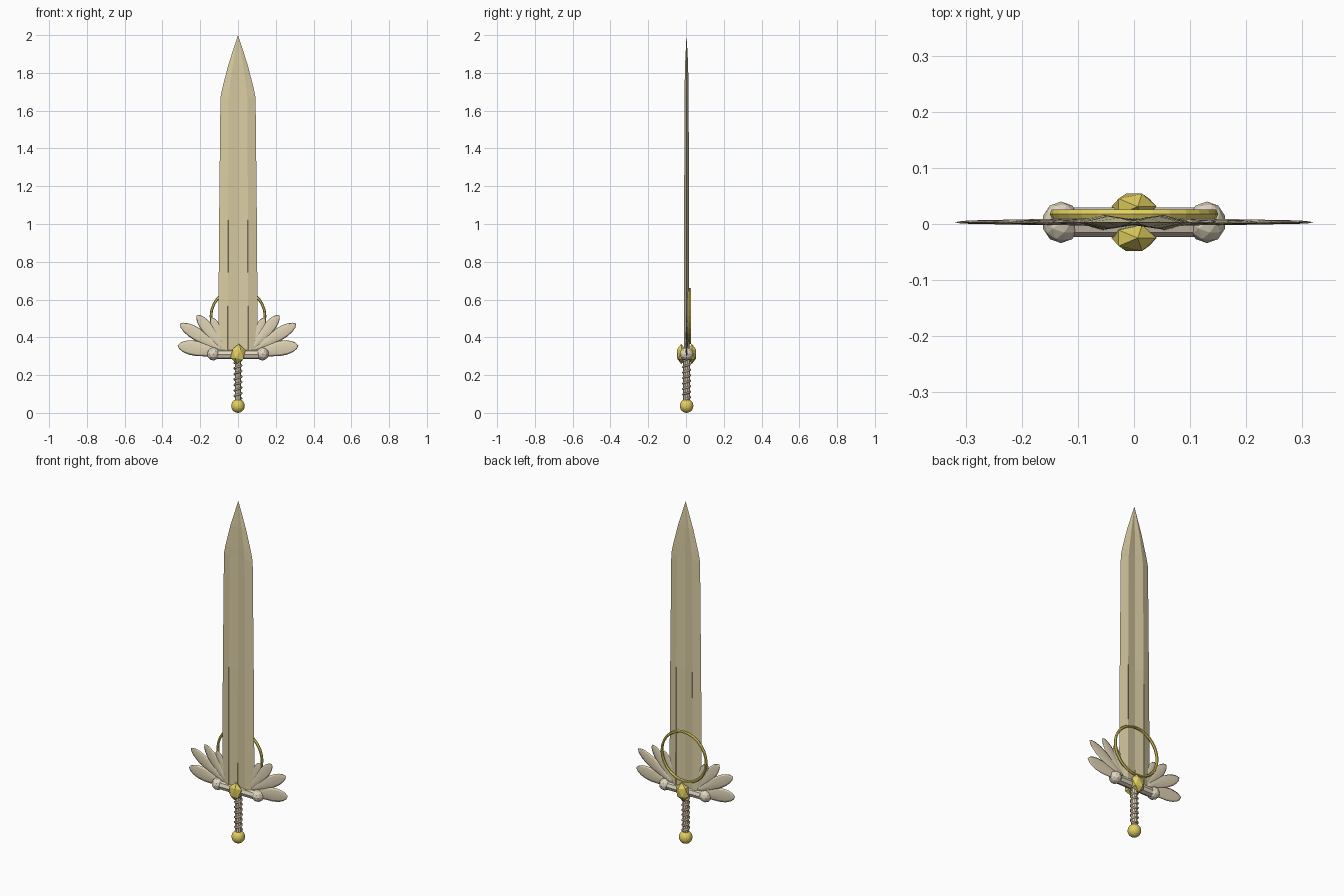
import bpy, bmesh, math
from mathutils import Matrix, Vector

if "Cube" in bpy.data.objects:
    bpy.data.objects.remove(bpy.data.objects["Cube"])

Y0 = 0.003  # mid-plane of the sword


def mat(name, rgb):
    m = bpy.data.materials.new(name)
    m.diffuse_color = (*rgb, 1)
    m.use_nodes = True
    m.node_tree.nodes["Principled BSDF"].inputs["Base Color"].default_value = m.diffuse_color
    return m


STEEL = mat("pale_steel", (0.70, 0.61, 0.37))
GOLD = mat("gold", (0.76, 0.63, 0.12))
IVORY = mat("ivory", (0.74, 0.67, 0.53))
PLUME = mat("plume", (0.74, 0.65, 0.46))
LEATHER = mat("leather", (0.48, 0.38, 0.25))


def finish(bm, name, material, smooth=False):
    bmesh.ops.recalc_face_normals(bm, faces=bm.faces)
    me = bpy.data.meshes.new(name)
    bm.to_mesh(me)
    bm.free()
    me.materials.append(material)
    for p in me.polygons:
        p.use_smooth = smooth
    ob = bpy.data.objects.new(name, me)
    bpy.context.collection.objects.link(ob)
    return ob


def loft(rings, name, material, smooth=False, tip=None):
    """Skin closed rings of points; optional tip point closes the end."""
    bm = bmesh.new()
    rows = [[bm.verts.new(p) for p in r] for r in rings]
    n = len(rows[0])
    for a, b in zip(rows, rows[1:]):
        for i in range(n):
            bm.faces.new((a[i], a[(i + 1) % n], b[(i + 1) % n], b[i]))
    bm.faces.new(rows[0])
    if tip:
        t = bm.verts.new(tip)
        for i in range(n):
            bm.faces.new((rows[-1][i], rows[-1][(i + 1) % n], t))
    else:
        bm.faces.new(rows[-1])
    return finish(bm, name, material, smooth)


def ball(name, loc, scale, material, sub, rot=0.0, smooth=False):
    bm = bmesh.new()
    m = Matrix.Translation(loc) @ Matrix.Rotation(rot, 4, 'Y') @ Matrix.Diagonal((*scale, 1))
    bmesh.ops.create_icosphere(bm, subdivisions=sub, radius=1, matrix=m)
    return finish(bm, name, material, smooth)


def rod(name, a, b, r, sides, material):
    bm = bmesh.new()
    a, b = Vector(a), Vector(b)
    m = Matrix.Translation((a + b) / 2) @ (b - a).to_track_quat('Z', 'Y').to_matrix().to_4x4()
    bmesh.ops.create_cone(bm, cap_ends=True, segments=sides, radius1=r, radius2=r,
                          depth=(b - a).length, matrix=m)
    return finish(bm, name, material)


# Blade: bevelled edges, ridges either side of a hollow, stepped near the guard
def blade_section(z, w, k, t, step):
    half = [(w, 0), (k, t), (k * 0.96, t - step), (0, t * 0.4)]
    front = half + [(-x, y) for x, y in half[-2::-1]]
    back = [(x, -y) for x, y in front[-2:0:-1]]
    return [(x, Y0 - y, z) for x, y in front + back]


loft([blade_section(*s) for s in [
    (0.30, 0.105, 0.055, 0.0145, 0.004),
    (1.02, 0.100, 0.053, 0.0130, 0.0002),
    (1.67, 0.093, 0.049, 0.0110, 0.0002),
    (1.72, 0.083, 0.044, 0.0105, 0.0002),
    (1.85, 0.049, 0.026, 0.0080, 0.0001)]],
    "blade", STEEL, tip=(0, Y0, 2.0))

# Gold inlay tapering up the hollow
loft([[(-0.005, Y0, 0.32), (0, Y0 - 0.0085, 0.32), (0.005, Y0, 0.32), (0, Y0 + 0.0085, 0.32)]],
     "blade_inlay", GOLD, tip=(0, Y0, 0.85)) 

# Halo ring behind the blade
R, r, N = 0.143, 0.009, 28
bm = bmesh.new()
rows = []
for i in range(N):
    a = 2 * math.pi * i / N
    rows.append([bm.verts.new(((R + r * 0.8 * math.cos(b)) * math.cos(a), 0.018 + r * math.sin(b),
                               0.512 + (R + r * 0.8 * math.cos(b)) * math.sin(a)))
                 for b in [2 * math.pi * j / 6 for j in range(6)]])
for i in range(N):
    p, q = rows[i], rows[(i + 1) % N]
    for j in range(6):
        bm.faces.new((p[j], p[(j + 1) % 6], q[(j + 1) % 6], q[j]))
finish(bm, "halo_ring", GOLD)


# Wing feathers: lens-shaped blades fanned from the guard
def feather(name, root, tip, width, y):
    root, tip = Vector(root), Vector(tip)
    d = tip - root
    side = Vector((-d.y, d.x)).normalized()
    rings = []
    for t, f in [(0, 0.3), (0.2, 0.55), (0.4, 0.82), (0.6, 1.0), (0.75, 0.96), (0.87, 0.75), (0.95, 0.45)]:
        ring = []
        for j in range(8):
            a = 2 * math.pi * j / 8
            p = root + d * t + side * (width * f * math.cos(a))
            ring.append((p.x, y + 0.007 * (1 - 0.7 * t) * math.sin(a), p.y))
        rings.append(ring)
    loft(rings, name, PLUME, True, tip=(tip.x, y, tip.y))


FEATHERS = [((0.06, 0.315), (0.32, 0.357), 0.040), ((0.06, 0.32), (0.308, 0.472), 0.034),
            ((0.06, 0.32), (0.218, 0.519), 0.031), ((0.06, 0.32), (0.140, 0.505), 0.026)]
for s, word in ((-1, "left"), (1, "right")):
    for i, (a, b, w) in enumerate(FEATHERS):
        feather(f"{word}_feather_{i + 1}", (s * a[0], a[1]), (s * b[0], b[1]), w, Y0 + 0.001 * (i % 2))
    # Guard end knobs
    ball(f"{word}_guard_knob", (s * 0.13, Y0, 0.312), (0.034, 0.037, 0.035), IVORY, 2)

# Cross guard and gems on both faces
rod("cross_guard", (-0.13, Y0, 0.31), (0.13, Y0, 0.31), 0.026, 8, IVORY)
for s, word in ((-1, "front"), (1, "back")):
    ball(f"{word}_gem", (0, Y0 + s * 0.028, 0.312), (0.042, 0.027, 0.054), GOLD, 1, 0.12)

# Grip with spiral wrap and pommel
rod("grip", (0, Y0, 0.05), (0, Y0, 0.30), 0.018, 10, IVORY)
cu = bpy.data.curves.new("grip_wrap", 'CURVE')
cu.dimensions = '3D'
cu.bevel_depth = 0.006
cu.bevel_resolution = 1
sp = cu.splines.new('POLY')
turns, steps = 7, 12
sp.points.add(turns * steps)
for i, p in enumerate(sp.points):
    a = 2 * math.pi * i / steps
    p.co = (0.018 * math.cos(a), Y0 + 0.018 * math.sin(a), 0.075 + 0.205 * i / (turns * steps), 1)
cu.materials.append(LEATHER)
bpy.context.collection.objects.link(bpy.data.objects.new("grip_wrap", cu))
ball("pommel", (0, Y0, 0.037), (0.036, 0.036, 0.037), GOLD, 3)
